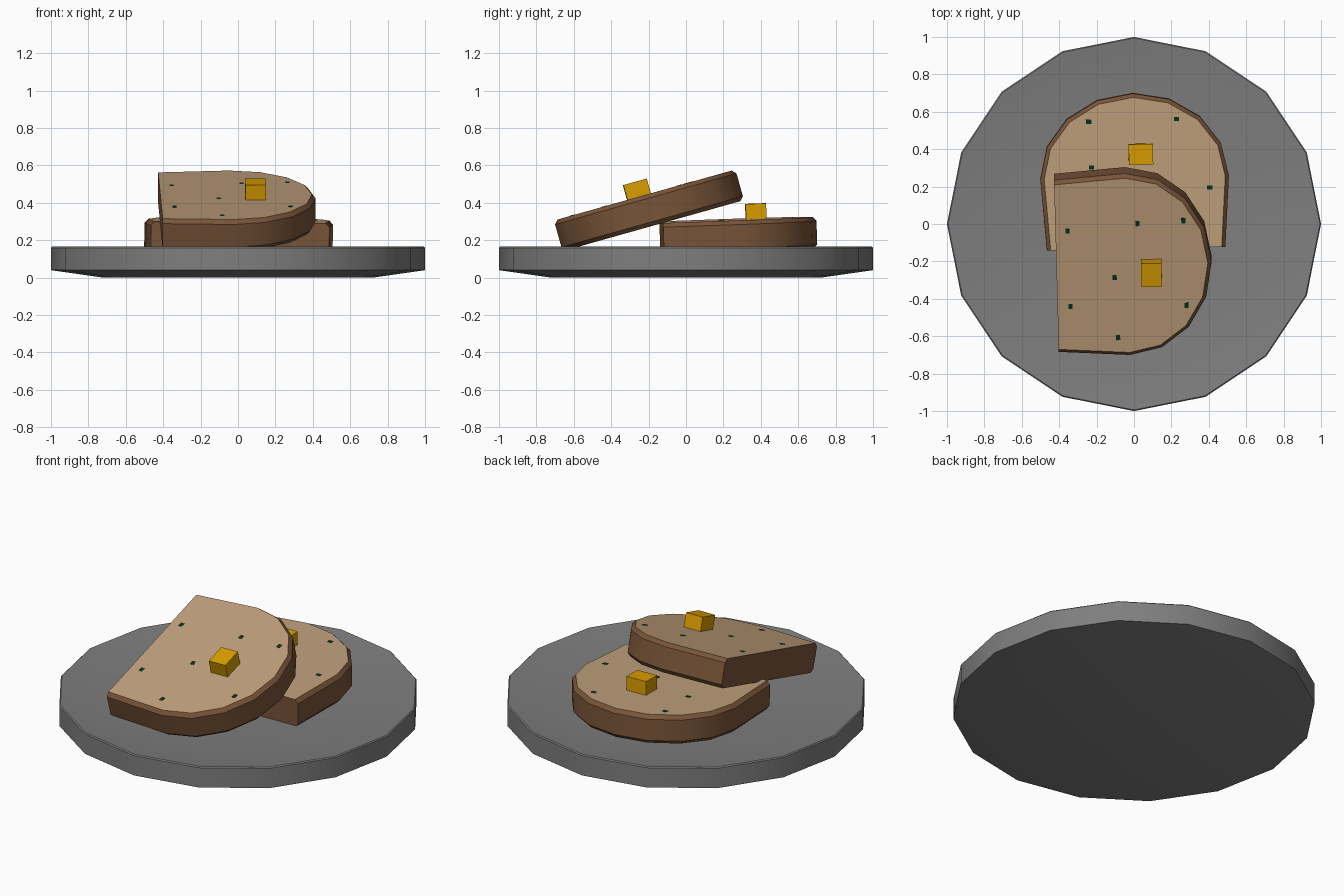
import bpy, bmesh
from math import cos, sin, pi, radians
from mathutils import Matrix

if "Cube" in bpy.data.objects:
    bpy.data.objects.remove(bpy.data.objects["Cube"])


def material(name, rgb):
    m = bpy.data.materials.new(name)
    m.diffuse_color = (*rgb, 1)
    m.use_nodes = True
    m.node_tree.nodes["Principled BSDF"].inputs["Base Color"].default_value = m.diffuse_color
    return m


STONE = material("dark_grey", (0.21, 0.21, 0.21))
CRUST = material("crust", (0.19, 0.09, 0.04))
CRUMB = material("crumb", (0.53, 0.35, 0.20))
BUTTER = material("butter", (0.70, 0.34, 0.0))
HERB = material("herb", (0.0, 0.035, 0.012))


def add_object(name, bm, mats=(), matrix=Matrix(), smooth=False):
    bmesh.ops.recalc_face_normals(bm, faces=bm.faces)
    me = bpy.data.meshes.new(name)
    bm.to_mesh(me)
    bm.free()
    for m in mats:
        me.materials.append(m)
    ob = bpy.data.objects.new(name, me)
    bpy.context.collection.objects.link(ob)
    ob.matrix_world = matrix
    if smooth:
        bpy.ops.object.select_all(action='DESELECT')
        ob.select_set(True)
        bpy.context.view_layer.objects.active = ob
        bpy.ops.object.shade_smooth_by_angle(angle=radians(30))
    return ob


def loft(rings):
    """Closed solid through a stack of rings; the two end faces use material 1."""
    bm = bmesh.new()
    vs = [[bm.verts.new(p) for p in ring] for ring in rings]
    n = len(vs[0])
    for a, b in zip(vs, vs[1:]):
        for i in range(n):
            j = (i + 1) % n
            bm.faces.new((a[i], a[j], b[j], b[i]))
    for cap in (vs[0], vs[-1]):
        bm.faces.new(cap).material_index = 1
    return bm


def add_box(bm, centre, size):
    bmesh.ops.create_cube(bm, size=1, matrix=Matrix.Translation(centre) @ Matrix.Diagonal((*size, 1)))


# Plate: 16 sides with a shallow dished top
plate = loft([[(r * cos(i * pi / 8), r * sin(i * pi / 8), z) for i in range(16)]
              for r, z in ((0.72, 0), (1, 0.04), (1, 0.16), (0.994, 0.166), (0.72, 0.13))])
for f in plate.faces:
    f.material_index = 0
add_object("plate", plate, (STONE,), smooth=True)

T = 0.17  # slice thickness


def outline(inset, z):
    arch = [((0.504 - inset) * cos(k * pi / 8), (0.45 - inset) * sin(k * pi / 8), z) for k in range(9)]
    return arch + [(-0.477 + inset, -0.38, z), (0.477 - inset, -0.38, z)]


HERBS = [(-0.2, -0.315), (-0.23, 0.06), (-0.24, 0.305), (0.065, -0.07),
         (0.22, -0.31), (0.23, 0.31), (0.40, -0.06)]


def bread(prefix, matrix):
    # Slice with bevelled crust
    bm = loft([outline(0.02, -T / 2), outline(0, -T / 2 + 0.022),
               outline(0, T / 2 - 0.022), outline(0.02, T / 2)])
    add_object(prefix + "_bread_slice", bm, (CRUST, CRUMB), matrix, smooth=True)
    # Butter cube
    bm = bmesh.new()
    add_box(bm, (0.035, 0.127, T / 2 + 0.032), (0.13, 0.11, 0.1))
    add_object(prefix + "_butter", bm, (BUTTER,), matrix)
    # Herb flecks
    bm = bmesh.new()
    for x, y in HERBS:
        add_box(bm, (x, y, T / 2), (0.028, 0.022, 0.003))
    add_object(prefix + "_herbs", bm, (HERB,), matrix)


def rot(deg, axis):
    return Matrix.Rotation(radians(deg), 4, axis)


# Lower slice lies flat, upper slice leans on it
bread("lower", Matrix.Translation((0.003, 0.25, 0.225)) @ rot(2, 'X') @ rot(0.6, 'Y') @ rot(1.2, 'Z'))
bread("upper", Matrix.Translation((-0.035, -0.198, 0.36)) @ rot(15.7, 'X') @ rot(-88.5, 'Z'))
